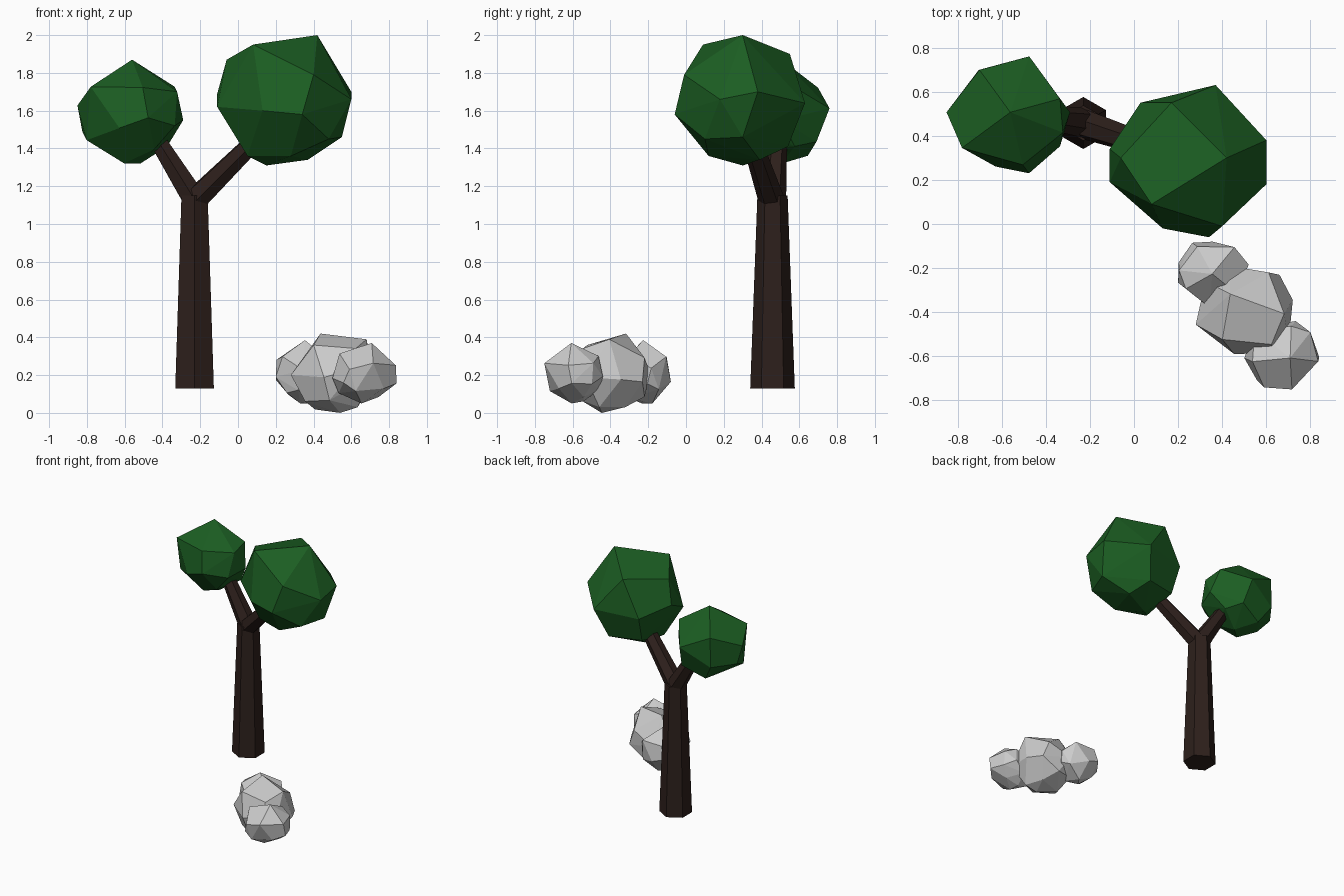
import bpy, bmesh
from math import sin, cos, pi
from mathutils import Vector, Euler

if "Cube" in bpy.data.objects:
    bpy.data.objects.remove(bpy.data.objects["Cube"])


def paint(name, rgb):
    mat = bpy.data.materials.new(name)
    mat.diffuse_color = (*rgb, 1)
    mat.use_nodes = True
    mat.node_tree.nodes["Principled BSDF"].inputs["Base Color"].default_value = mat.diffuse_color
    return mat


leaf = paint("leaf_green", (0.011, 0.11, 0.016))
bark = paint("bark_brown", (0.026, 0.014, 0.011))


def finish(name, bm, mat=None):
    bmesh.ops.recalc_face_normals(bm, faces=bm.faces[:])
    mesh = bpy.data.meshes.new(name)
    bm.to_mesh(mesh)
    bm.free()
    if mat:
        mesh.materials.append(mat)
    obj = bpy.data.objects.new(name, mesh)
    bpy.context.collection.objects.link(obj)


# Corner points of one irregular faceted lump, shared by leaves and rocks
CORNERS = [
    (.42, .30, 2.0), (.08, .09, 1.95), (.17, .55, 1.90), (-.06, .30, 1.87),
    (.40, -.01, 1.79), (.60, .38, 1.70), (.60, .18, 1.66), (.37, .63, 1.64),
    (.34, -.06, 1.58), (.13, -.02, 1.60), (-.11, .34, 1.69), (-.11, .19, 1.62),
    (.03, .55, 1.62), (.55, .30, 1.46), (.48, .10, 1.45), (.30, .54, 1.41),
    (.05, .48, 1.42), (.28, .12, 1.36), (.37, .39, 1.34), (.15, .30, 1.31),
    (.05, .20, 1.36),
]
MIDDLE = Vector((.25, .28, 1.65))


def lump(name, lo, hi, turn=(0, 0, 0), mat=None):
    """Faceted lump, turned and then fitted to the box lo..hi."""
    rot = Euler(turn).to_matrix()
    pts = [rot @ (Vector(p) - MIDDLE) for p in CORNERS]
    fitted = []
    for axis in range(3):
        vals = [p[axis] for p in pts]
        a, b = min(vals), max(vals)
        fitted.append([lo[axis] + (v - a) / (b - a) * (hi[axis] - lo[axis]) for v in vals])
    bm = bmesh.new()
    for p in zip(*fitted):
        bm.verts.new(p)
    bmesh.ops.convex_hull(bm, input=bm.verts[:])
    loose = [v for v in bm.verts if not v.link_faces]
    bmesh.ops.delete(bm, geom=loose, context='VERTS')
    bmesh.ops.dissolve_limit(bm, angle_limit=0.1, verts=bm.verts[:], edges=bm.edges[:])
    finish(name, bm, mat)


def limb(name, start, end, r0, r1):
    """Tapered six-sided limb."""
    start, end = Vector(start), Vector(end)
    rot = Vector((0, 0, 1)).rotation_difference(end - start)
    bm = bmesh.new()
    rings = []
    for centre, r in ((start, r0), (end, r1)):
        rings.append([bm.verts.new(centre + rot @ Vector((r * sin(i * pi / 3), r * cos(i * pi / 3), 0)))
                      for i in range(6)])
    for i in range(6):
        j = (i + 1) % 6
        bm.faces.new((rings[0][i], rings[0][j], rings[1][j], rings[1][i]))
    for ring in rings:
        bm.faces.new(ring)
    finish(name, bm, bark)


# Tree trunk and its two branches
limb("trunk", (-.23, .458, .13), (-.23, .458, 1.15), .118, .08)
limb("left_branch", (-.225, .46, 1.12), (-.50, .495, 1.56), .07, .042)
limb("right_branch", (-.235, .455, 1.12), (.16, .325, 1.51), .07, .048)

# Leaf clumps
lump("right_foliage", (-.11, -.06, 1.31), (.60, .63, 2.0), mat=leaf)
lump("left_foliage", (-.85, .23, 1.32), (-.29, .76, 1.87), (0, -.45, 0), leaf)

# Rock pile
lump("middle_rock", (.28, -.59, 0), (.72, -.19, .42), (0, 0, 2.2))
lump("front_rock", (.50, -.75, .05), (.84, -.44, .37), (.3, -.45, 1.0))
lump("back_rock", (.20, -.38, .05), (.52, -.08, .385), (0, -.45, 3.4))
